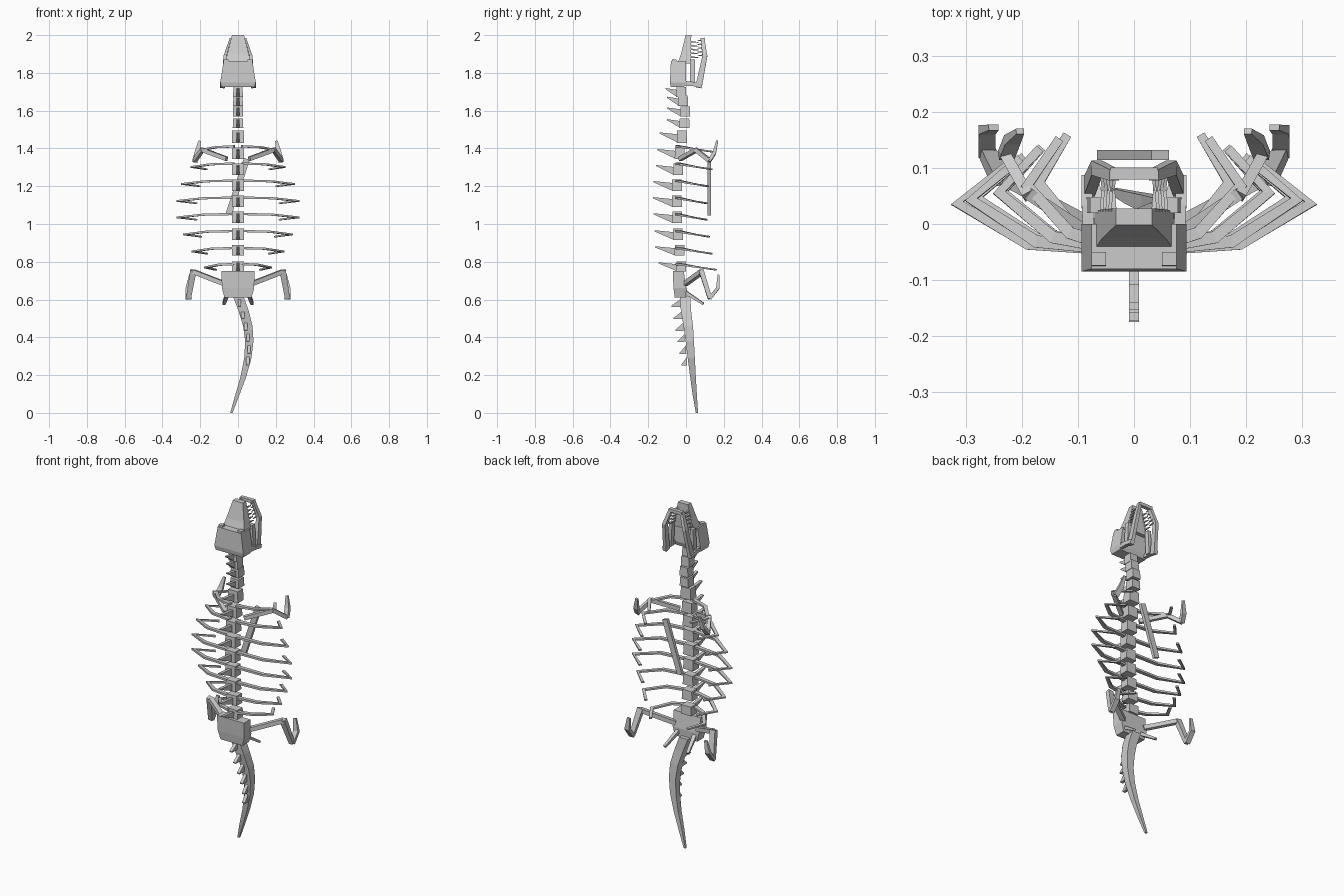
import bpy, bmesh
from mathutils import Vector


def make(name, rings, mirror=False):
    """Skin a list of four-cornered rings into a closed solid."""
    bm = bmesh.new()
    vs = [[bm.verts.new(p) for p in r] for r in rings]
    for a, b in zip(vs, vs[1:]):
        for i in range(4):
            bm.faces.new((a[i], a[(i + 1) % 4], b[(i + 1) % 4], b[i]))
    bm.faces.new(vs[0])
    bm.faces.new(vs[-1])
    bmesh.ops.recalc_face_normals(bm, faces=bm.faces)
    me = bpy.data.meshes.new(name)
    bm.to_mesh(me)
    bm.free()
    ob = bpy.data.objects.new(name, me)
    bpy.context.collection.objects.link(ob)
    if mirror:
        ob.modifiers.new("Mirror", 'MIRROR').use_mirror_merge = False
    return ob


def loft(name, levels, mirror=False):
    """Stack of rectangles: (z, x0, x1, y0, y1)."""
    return make(name, [[(a, c, z), (b, c, z), (b, d, z), (a, d, z)]
                       for z, a, b, c, d in levels], mirror)


def bar(name, pts, sizes, up=(0, 0, 1), mirror=False):
    """Rectangular bar along a path; sizes = (side, up) thickness per point."""
    pts = [Vector(p) for p in pts]
    if isinstance(sizes, tuple):
        sizes = [sizes] * len(pts)
    rings = []
    for i, p in enumerate(pts):
        t = (pts[min(i + 1, len(pts) - 1)] - pts[max(i - 1, 0)]).normalized()
        s = t.cross(Vector(up)).normalized()
        u = s.cross(t)
        s, u = s * sizes[i][0] / 2, u * sizes[i][1] / 2
        rings.append([p - s - u, p + s - u, p + s + u, p - s + u])
    return make(name, rings, mirror)


def spine(name, x, yb, z0, z1, yt, zt, t=.006):
    """Wedge-shaped spine from a base edge to a thin tip."""
    w = .009
    return make(name, [
        [(x - w, yb, z0), (x + w, yb, z0), (x + w, yb, z1), (x - w, yb, z1)],
        [(x - w, yt, zt - t), (x + w, yt, zt - t), (x + w, yt, zt), (x - w, yt, zt)]])


# Backbone and neck: z, y centre, half width, half height, spine tip y
backbone = [
    (.775, -.026, .033, .026, -.145), (.86, -.034, .033, .028, -.165),
    (.945, -.043, .033, .03, -.168), (1.035, -.047, .033, .031, -.172),
    (1.12, -.048, .033, .031, -.175), (1.205, -.048, .033, .031, -.172),
    (1.29, -.042, .033, .031, -.158), (1.375, -.033, .033, .031, -.152),
    (1.463, -.022, .033, .033, -.14), (1.533, -.008, .028, .025, -.1),
    (1.595, -.005, .027, .027, -.1), (1.652, -.016, .026, .028, -.1),
    (1.698, -.026, .026, .026, -.108)]
for i, (z, y, w, h, tip) in enumerate(backbone):
    loft(f"vertebra_{i}", [(z - h, -w, w, y - .027, y + .027),
                           (z + h, -w * .93, w * .93, y - .025, y + .025)])
    spine(f"back_spine_{i}", 0, y - .024, z - h + .002, z + .012, tip, z + .022)

# Ribs
for i, (z, r) in enumerate([(.77, .17), (.855, .235), (.945, .28), (1.035, .315),
                            (1.122, .315), (1.212, .29), (1.302, .24), (1.393, .19)]):
    d = .315 - r
    bar(f"rib_{i}", [(.02, -.045, z + .018), (.6 * r, -.035 + d * .15, z + .014),
                     (r, .037 + d * .25, z), (.7 * r, .108 + d * .35, z - .012)],
        [(.024, .012), (.022, .011), (.022, .009), (.016, .008)], mirror=True)

# Breastbone
bar("breastbone", [(-.05, .123, 1.05), (.047, .123, 1.345)], (.033, .018),
    up=(0, 1, 0))

# Front legs
bar("front_leg", [(.06, -.03, 1.345), (.19, .055, 1.393)], (.022, .022), mirror=True)
bar("front_lower_leg", [(.188, .05, 1.395), (.23, .125, 1.335)], (.02, .022), mirror=True)
bar("front_foot", [(.228, .122, 1.332), (.217, .15, 1.375), (.203, .165, 1.44)],
    [(.028, .018), (.028, .018), (.014, .01)], up=(0, 1, 0), mirror=True)

# Pelvis and its prongs
loft("pelvis", [(.61, -.072, .072, -.06, 0), (.66, -.085, .085, -.066, .002),
                (.75, -.088, .088, -.07, -.012)])
bar("pelvis_prong", [(.05, -.02, .65), (.075, .092, .577)], [(.024, .02), (.016, .012)],
    mirror=True)

# Hind legs
bar("hind_leg", [(.07, -.005, .683), (.235, .083, .747)], (.026, .024), mirror=True)
bar("hind_lower_leg", [(.236, .08, .755), (.262, .127, .605)],
    [(.034, .026), (.026, .022)], up=(0, 1, 0), mirror=True)
bar("hind_foot", [(.262, .125, .605), (.262, .168, .66), (.25, .172, .73)],
    [(.03, .018), (.03, .018), (.018, .01)], up=(0, 1, 0), mirror=True)

# Tail
tail = [(0, -.005, .62), (.03, .0, .54), (.052, .012, .46), (.06, .02, .38),
        (.052, .028, .29), (.028, .037, .19), (-.005, .047, .09), (-.035, .058, 0)]
loft("tail", [(z, x - w, x + w, y - w, y + w) for (x, y, z), w in
              zip(tail, [.028, .027, .025, .022, .019, .015, .011, .006])])
for i, (x, z) in enumerate([(.008, .587), (.025, .522), (.041, .46), (.053, .4),
                            (.058, .338), (.052, .278)]):
    spine(f"tail_spine_{i}", x, -.025 + .006 * i, z - .026, z + .018,
          -.078 + .011 * i, z - .02)

# Skull: braincase, rear bumps, snout and cheek bars
loft("braincase", [(1.725, -.088, .088, -.08, -.01), (1.75, -.094, .094, -.085, 0),
                   (1.862, -.076, .076, -.08, .0)])
loft("skull_bump", [(1.84, .05, .076, -.076, -.05), (1.872, .05, .076, -.074, -.05)],
     mirror=True)
loft("snout", [(1.85, -.07, .07, -.045, .022), (1.9, -.057, .057, -.026, .026),
               (2.0, -.032, .032, -.002, .028)])
loft("cheek_bar", [(1.735, .065, .085, .02, .047), (1.872, .058, .078, .02, .047)],
     mirror=True)
bar("cheek_bridge", [(.08, -.03, 1.745), (.083, .035, 1.742)], (.02, .025), mirror=True)

# Lower jaw
bar("jaw_hinge", [(.084, .03, 1.742), (.084, .085, 1.732)], (.02, .022), mirror=True)
bar("jaw_side", [(.08, .066, 1.722), (.066, .1, 1.89), (.035, .087, 1.982)],
    [(.02, .034), (.02, .026), (.018, .02)], up=(0, 1, 0), mirror=True)
bar("jaw_front", [(-.042, .09, 1.977), (.042, .09, 1.977)], (.022, .018))

# Teeth
for i in range(5):
    z, x = 1.885 + .02 * i, .056 - .005 * i
    for label, y0, y1, dz in (("upper", .022, .066, 0), ("lower", .095, .06, .009)):
        bar(f"{label}_tooth_{i}", [(x, y0, z + dz), (x, y1, z + dz - .004)],
            [(.01, .01), (.003, .003)], mirror=True)
